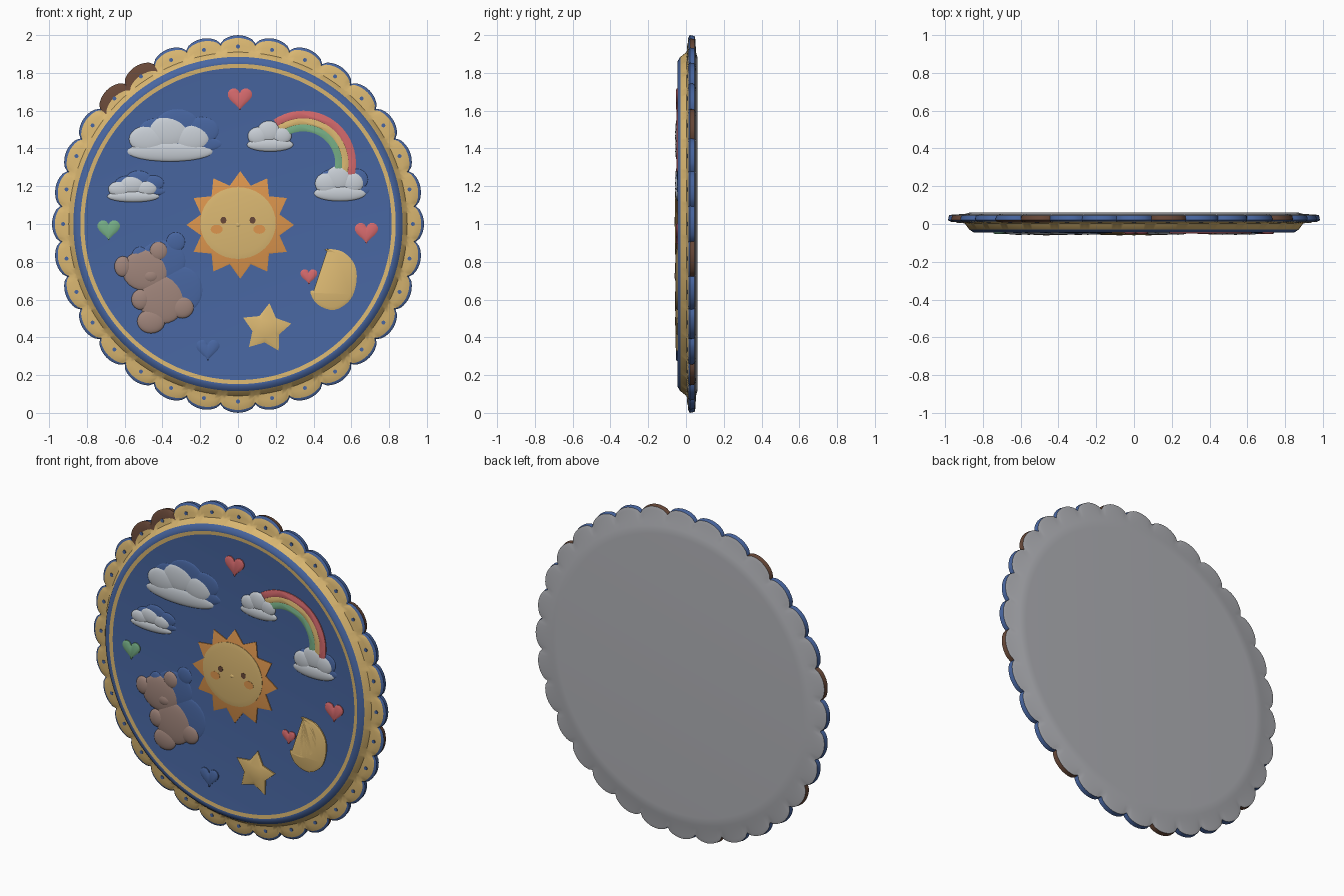
import bpy, bmesh, math
from mathutils import Matrix, Vector

if "Cube" in bpy.data.objects:
    bpy.data.objects.remove(bpy.data.objects["Cube"])


def material(name, r, g, b):
    m = bpy.data.materials.new(name)
    m.diffuse_color = [(c / 255 / 12.92 if c < 11 else ((c / 255 + .055) / 1.055) ** 2.4)
                       for c in (r, g, b)] + [1]
    m.use_nodes = True
    m.node_tree.nodes["Principled BSDF"].inputs["Base Color"].default_value = m.diffuse_color
    return m


BLUE = material("blue", 72, 102, 161)
GOLD = material("gold", 219, 184, 114)
ORANGE = material("orange", 221, 150, 78)
WHITE = material("cloud_white", 200, 206, 213)
GREY = material("back_grey", 176, 177, 182)
RED = material("coral_red", 212, 105, 108)
GREEN = material("green", 118, 174, 134)
FUR = material("fur_brown", 160, 133, 123)
BROWN = material("dark_brown", 104, 72, 56)

FIELD = -0.043      # y of the blue field
SX = 0.985          # the plate is slightly narrower than tall


def finish(name, bm, mats, smooth=True):
    me = bpy.data.meshes.new(name)
    bm.to_mesh(me)
    bm.free()
    for m in mats:
        me.materials.append(m)
    ob = bpy.data.objects.new(name, me)
    bpy.context.collection.objects.link(ob)
    if smooth:
        bpy.context.view_layer.objects.active = ob
        ob.select_set(True)
        bpy.ops.object.shade_smooth_by_angle(angle=math.radians(35))
        ob.select_set(False)
    return ob


def plate(name, pts, mat, base=FIELD + .005, height=.012, bevel=.012, dome=.005):
    """Raised flat shape from an x,z outline, with a sloped border."""
    bm = bmesh.new()
    face = bm.faces.new([bm.verts.new((x, base, z)) for x, z in pts])
    ext = bmesh.ops.extrude_face_region(bm, geom=[face])["geom"]
    top = [f for f in ext if isinstance(f, bmesh.types.BMFace)]
    bmesh.ops.translate(bm, vec=(0, -height, 0),
                        verts=[v for v in ext if isinstance(v, bmesh.types.BMVert)])
    bmesh.ops.recalc_face_normals(bm, faces=bm.faces)
    if top[0].normal.y > 0:
        bmesh.ops.reverse_faces(bm, faces=bm.faces)
    if bevel:
        bmesh.ops.inset_region(bm, faces=top, thickness=bevel, depth=dome)
    return finish(name, bm, [mat])


def puffs(name, blobs, mat, depth=.016, shift=(0, 0)):
    """Cluster of flattened balls (x, z, rx, rz) half sunk in the field."""
    bm = bmesh.new()
    for x, z, rx, rz in blobs:
        m = Matrix.Translation((x + shift[0], FIELD + .002, z + shift[1]))
        m = m @ Matrix.Diagonal((rx, depth, rz, 1)) @ Matrix.Rotation(math.pi / 2, 4, 'X')
        bmesh.ops.create_uvsphere(bm, u_segments=24, v_segments=14, radius=1, matrix=m)
    return finish(name, bm, [mat])


def ellipse(cx, cz, rx, rz, n=24):
    return [(cx + rx * math.cos(2 * math.pi * i / n), cz + rz * math.sin(2 * math.pi * i / n))
            for i in range(n)]


def spiked(cx, cz, r_out, r_in, n, start):
    return [(cx + r * math.cos(a), cz + r * math.sin(a)) for i in range(2 * n)
            for r, a in [(r_in if i % 2 else r_out, start + math.pi * i / n)]]


def smooth_loop(pts, steps=4):
    """Closed Catmull-Rom loop through the points."""
    out, n = [], len(pts)
    for i in range(n):
        a, b, c, d = (Vector(pts[(i + k) % n]) for k in (-1, 0, 1, 2))
        for s in range(steps):
            t = s / steps
            p = .5 * (2 * b + (c - a) * t + (2 * a - 5 * b + 4 * c - d) * t * t
                      + (3 * b - a - 3 * c + d) * t ** 3)
            out.append((p.x, p.y))
    return out


# Scalloped plate: rows of (radius, scallop size, y, material of the band to the next row)
SCALLOPS, SEG = 32, 10
B, G, K, N = 0, 1, 2, 3      # blue, gold, grey, brown
rows = [(.84, 0, .062, K), (.885, 0, .06, K), (.91, 0, .053, K), (.94, .035, .05, K),
        (.955, .04, .046, B), (.96, .04, .02, B), (.95, .035, .012, G), (.915, .03, .008, G),
        (.91, 0, .003, G), (.885, 0, -.03, B), (.86, 0, -.046, B), (.848, 0, -.046, G),
        (.826, 0, FIELD, B)]
bm = bmesh.new()
count = SCALLOPS * SEG
rings = []
for r, amp, y, _ in rows:
    ring = []
    for i in range(count):
        a = 2 * math.pi * i / count
        rr = r + amp * abs(math.cos(a * SCALLOPS / 2)) ** .6
        ring.append(bm.verts.new((SX * rr * math.cos(a), y, 1 + rr * math.sin(a))))
    rings.append(ring)
for j in range(len(rows) - 1):
    for i in range(count):
        k = (i + 1) % count
        f = bm.faces.new((rings[j][i], rings[j][k], rings[j + 1][k], rings[j + 1][i]))
        scallop = (i + SEG // 2) // SEG % SCALLOPS
        f.material_index = rows[j][3]
        if (j == 4 and scallop % 4 == 3) or (j in (5, 6) and scallop in (11, 12)):
            f.material_index = N
bm.faces.new(rings[0]).material_index = K
bm.faces.new(rings[-1]).material_index = B
bmesh.ops.recalc_face_normals(bm, faces=bm.faces)
finish("scalloped_plate", bm, [BLUE, GOLD, GREY, BROWN])

# Blue dot on every scallop
for i in range(SCALLOPS):
    a = 2 * math.pi * i / SCALLOPS
    plate("rim_dot", ellipse(SX * .94 * math.cos(a), 1 + .94 * math.sin(a), .011, .011, 8),
          BLUE, .01, .006, 0)

# Sun with rays, face, eyes, cheeks and nose
plate("sun_rays", spiked(.012, .995, .285, .215, 12, math.pi / 2), ORANGE, height=.010, dome=.003)
plate("sun_face", ellipse(0, 1.005, .2, .19, 40), GOLD, base=-.045, height=.008, bevel=.03, dome=.005)
for s in (-1, 1):
    plate("sun_eye", ellipse(s * .077, 1.02, .016, .018, 12), BROWN, -.056, .004, 0)
    plate("sun_cheek", ellipse(s * .113, .972, .032, .024, 16), ORANGE, -.056, .003, 0)
puffs("sun_nose", [(0, .995, .025, .02)], GOLD, depth=.02)

# Rainbow bands
for name, r0, r1, mat in (("rainbow_outer", .24, .28, RED), ("rainbow_middle", .207, .24, GOLD),
                          ("rainbow_inner", .17, .207, GREEN)):
    angles = [math.radians(-14 + 138 * i / 24) for i in range(25)]
    arc = [(.345 + r1 * math.cos(a), 1.32 + r1 * math.sin(a)) for a in angles]
    arc += [(.345 + r0 * math.cos(a), 1.32 + r0 * math.sin(a)) for a in reversed(angles)]
    plate(name, arc, mat, height=.011, bevel=.006, dome=.002)

# Clouds, each with a blue relief edge up and to the right
puff_shape = [(0, -.55, 1, .45), (-.05, .3, .5, .7), (-.5, 0, .45, .6), (.5, .05, .42, .6)]
for x, z, w, h, edge in ((-.36, 1.45, .23, .12, .05), (-.555, 1.185, .14, .07, .035),
                         (.17, 1.465, .125, .082, 0), (.54, 1.215, .14, .095, .02)):
    blobs = [(x + a * w, z + b * h, c * w, d * h) for a, b, c, d in puff_shape]
    puffs("cloud", blobs, WHITE)
    if edge:
        puffs("cloud_relief", blobs, BLUE, .009, (edge, edge * .8))

# Bear: head, ears, muzzle, body, arm and feet
bear = [(-.49, .755, .125, .11), (-.42, .855, .05, .052), (-.61, .775, .045, .055),
        (-.40, .60, .125, .13), (-.46, .485, .075, .065), (-.295, .56, .062, .06),
        (-.515, .60, .05, .055)]
puffs("bear", bear, FUR, .017)
puffs("bear_muzzle", [(-.465, .725, .05, .04)], FUR, .02)
puffs("bear_relief", bear[:4], BLUE, .009, (.09, .05))

# Star and crescent moon
plate("star", spiked(.15, .447, .135, .075, 5, math.radians(83)), GOLD, bevel=.025, dome=.006)
moon = [(.46, .865), (.55, .855), (.615, .79), (.628, .70), (.595, .60), (.51, .545),
        (.42, .575), (.385, .645), (.46, .64), (.525, .675), (.55, .745), (.525, .82)]
plate("moon", smooth_loop(moon), GOLD, bevel=.015, dome=.005)

# Hearts
for x, z, s, mat in ((.01, 1.67, .065, RED), (.68, .96, .062, RED), (.375, .727, .045, RED),
                     (-.685, .975, .06, GREEN), (-.16, .34, .062, BLUE)):
    pts = []
    for i in range(28):
        t = 2 * math.pi * (i + .5) / 28
        pts.append((x + s * math.sin(t) ** 3,
                    z + s / 16 * (13 * math.cos(t) - 5 * math.cos(2 * t)
                                  - 2 * math.cos(3 * t) - math.cos(4 * t))))
    plate("heart", pts, mat, height=.011, bevel=.008, dome=.004)
